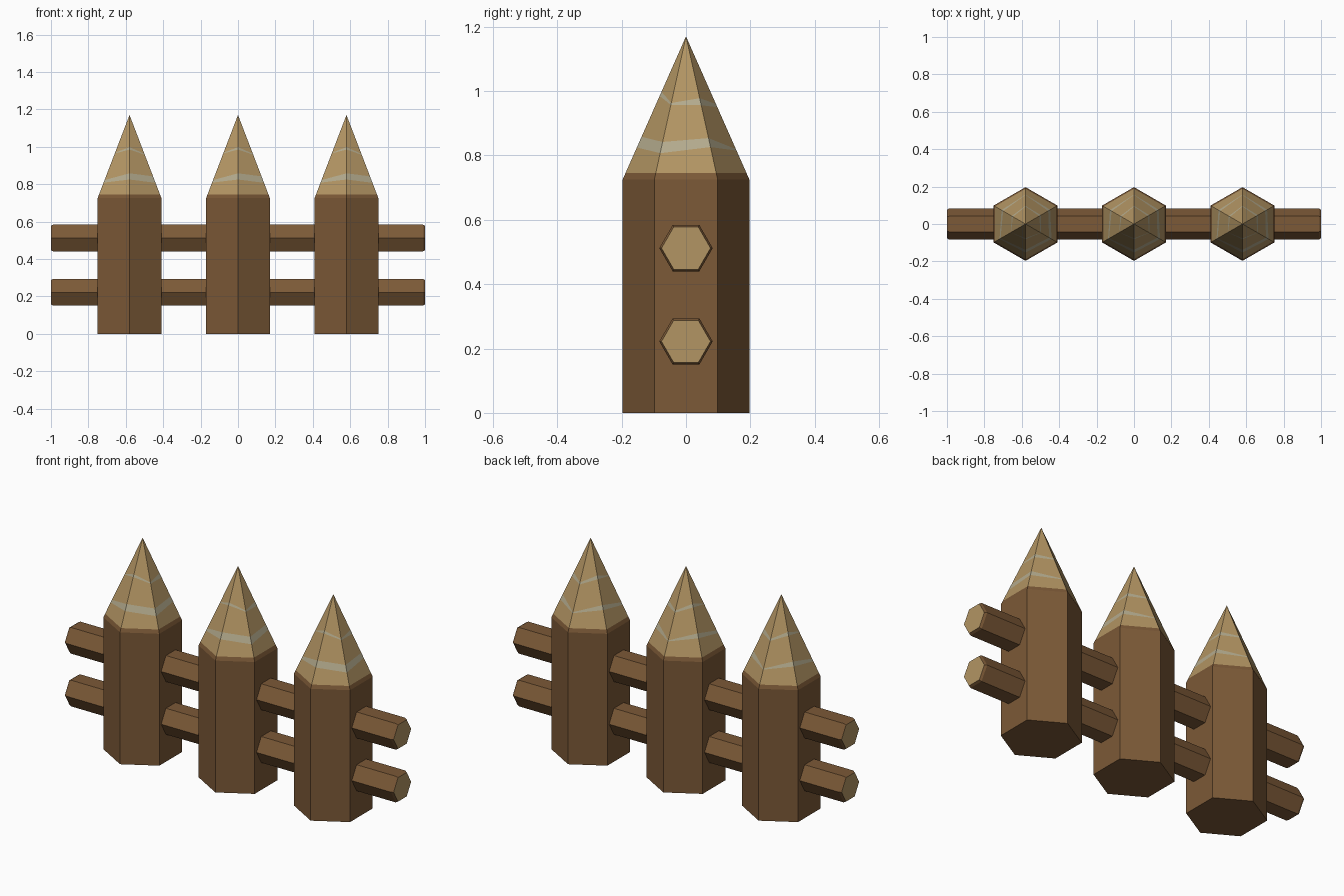
import bpy, bmesh
from math import cos, sin, radians
from mathutils import Vector

if "Cube" in bpy.data.objects:
    bpy.data.objects.remove(bpy.data.objects["Cube"])


def material(name, rgb):
    m = bpy.data.materials.new(name)
    m.diffuse_color = (*rgb, 1)
    m.use_nodes = True
    m.node_tree.nodes["Principled BSDF"].inputs["Base Color"].default_value = m.diffuse_color
    return m


BARK = material("bark", (0.20, 0.10, 0.038))
WOOD = material("cut_wood", (0.45, 0.30, 0.125))
GRAIN = material("pale_grain", (0.46, 0.41, 0.27))


def loft(name, rings, mats, location):
    """Join six-sided rings with quads; mats holds one slot per gap, then the end caps."""
    bm = bmesh.new()
    loops = [[bm.verts.new(p) for p in ring] for ring in rings]
    for a, b, slot in zip(loops, loops[1:], mats):
        for i in range(6):
            j = (i + 1) % 6
            bm.faces.new((a[i], a[j], b[j], b[i])).material_index = slot
    bm.faces.new(loops[0][::-1]).material_index = mats[-2]
    bm.faces.new(loops[-1]).material_index = mats[-1]
    bmesh.ops.remove_doubles(bm, verts=bm.verts, dist=0.0001)
    bmesh.ops.recalc_face_normals(bm, faces=bm.faces)
    mesh = bpy.data.meshes.new(name)
    bm.to_mesh(mesh)
    bm.free()
    for m in (BARK, WOOD, GRAIN):
        mesh.materials.append(m)
    obj = bpy.data.objects.new(name, mesh)
    obj.location = location
    bpy.context.collection.objects.link(obj)


# Pointed posts: rings follow the corners, starting at the front one
R, SHOULDER, TIP = 0.197, 0.725, 1.17


def post_ring(heights):
    ring = []
    for i, z in enumerate(heights):
        r = R * min(1, (TIP - z) / (TIP - SHOULDER))
        a = radians(-90 + 60 * i)
        ring.append(Vector((r * cos(a), r * sin(a), z)))
    return ring


post_heights = [
    [0] * 6, [SHOULDER] * 6, [0.745] * 6,
    [0.825, 0.807, 0.826, 0.815, 0.835, 0.808],   # lower grain band
    [0.858, 0.842, 0.854, 0.820, 0.858, 0.822],
    [0.985, 0.957, 0.956, 0.950, 0.978, 0.964],   # upper grain band
    [0.998, 0.963, 0.978, 0.960, 0.995, 0.968],
    [TIP - 0.0005] * 6,
]
for n, x in zip(("left", "middle", "right"), (-0.58, 0, 0.58)):
    loft(n + "_post", [post_ring(h) for h in post_heights],
         [0, 0, 1, 2, 1, 2, 1, 0, 1], (x, 0, 0))


# Hexagonal rails with chamfered bark rims and pale cut ends
def rail_ring(x, r):
    return [Vector((x, r * cos(radians(60 * i)), r * sin(radians(60 * i)))) for i in range(6)]


for n, z in (("lower", 0.222), ("upper", 0.512)):
    loft(n + "_rail",
         [rail_ring(-1, 0.076), rail_ring(-0.988, 0.083),
          rail_ring(0.988, 0.083), rail_ring(1, 0.076)],
         [0, 0, 0, 1, 1], (0, 0, z))
